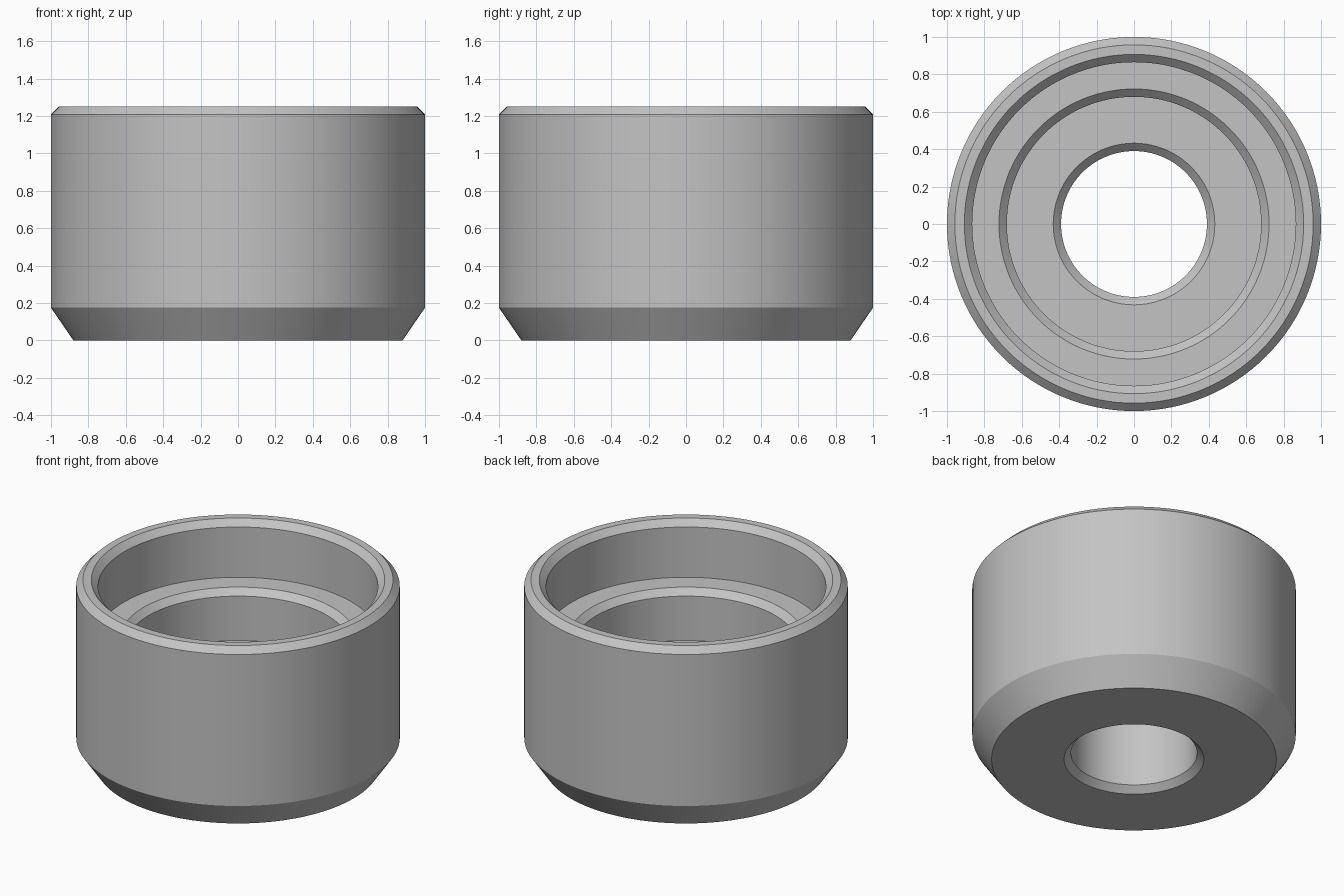
import bpy
import bmesh
import math

cube = bpy.data.objects.get("Cube")
if cube:
    bpy.data.objects.remove(cube, do_unlink=True)

SEGMENTS = 128
BEVEL = 0.042

# Single matte grey
grey = bpy.data.materials.new("plain_grey")
grey.use_nodes = True
colour = (0.55, 0.55, 0.55, 1.0)
grey.diffuse_color = colour
grey.node_tree.nodes["Principled BSDF"].inputs["Base Color"].default_value = colour


def lathe(name, profile, material):
    """Spin a closed (radius, height) profile around z."""
    bm = bmesh.new()
    verts = [bm.verts.new((r, 0, z)) for r, z in profile]
    edges = [bm.edges.new((a, b)) for a, b in zip(verts, verts[1:] + verts[:1])]
    bmesh.ops.spin(bm, geom=verts + edges, cent=(0, 0, 0), axis=(0, 0, 1),
                   angle=math.tau, steps=SEGMENTS, use_duplicate=False)
    bmesh.ops.remove_doubles(bm, verts=bm.verts, dist=0.0005)
    bmesh.ops.recalc_face_normals(bm, faces=bm.faces)
    mesh = bpy.data.meshes.new(name)
    bm.to_mesh(mesh)
    bm.free()
    mesh.materials.append(material)
    obj = bpy.data.objects.new(name, mesh)
    bpy.context.collection.objects.link(obj)
    bpy.ops.object.select_all(action="DESELECT")
    obj.select_set(True)
    bpy.context.view_layer.objects.active = obj
    bpy.ops.object.shade_smooth_by_angle(angle=math.radians(25))
    return obj


top, ledge, floor = 1.25, 0.865, 0.52
hole, lower_bore, upper_bore = 0.39, 0.68, 0.865

# Stepped bushing: tapered outside, two counterbores, through hole
lathe("stepped_bushing", [
    (hole + BEVEL, 0), (0.88, 0), (1, 0.175),             # base and taper
    (1, top - BEVEL), (1 - BEVEL, top),                   # outer wall and rim
    (upper_bore + BEVEL, top), (upper_bore, top - BEVEL),
    (upper_bore, ledge),                                  # upper counterbore
    (lower_bore + BEVEL, ledge), (lower_bore, ledge - BEVEL),
    (lower_bore, floor),                                  # lower counterbore
    (hole + BEVEL, floor), (hole, floor - BEVEL),
    (hole, BEVEL),                                        # through hole
], grey)
